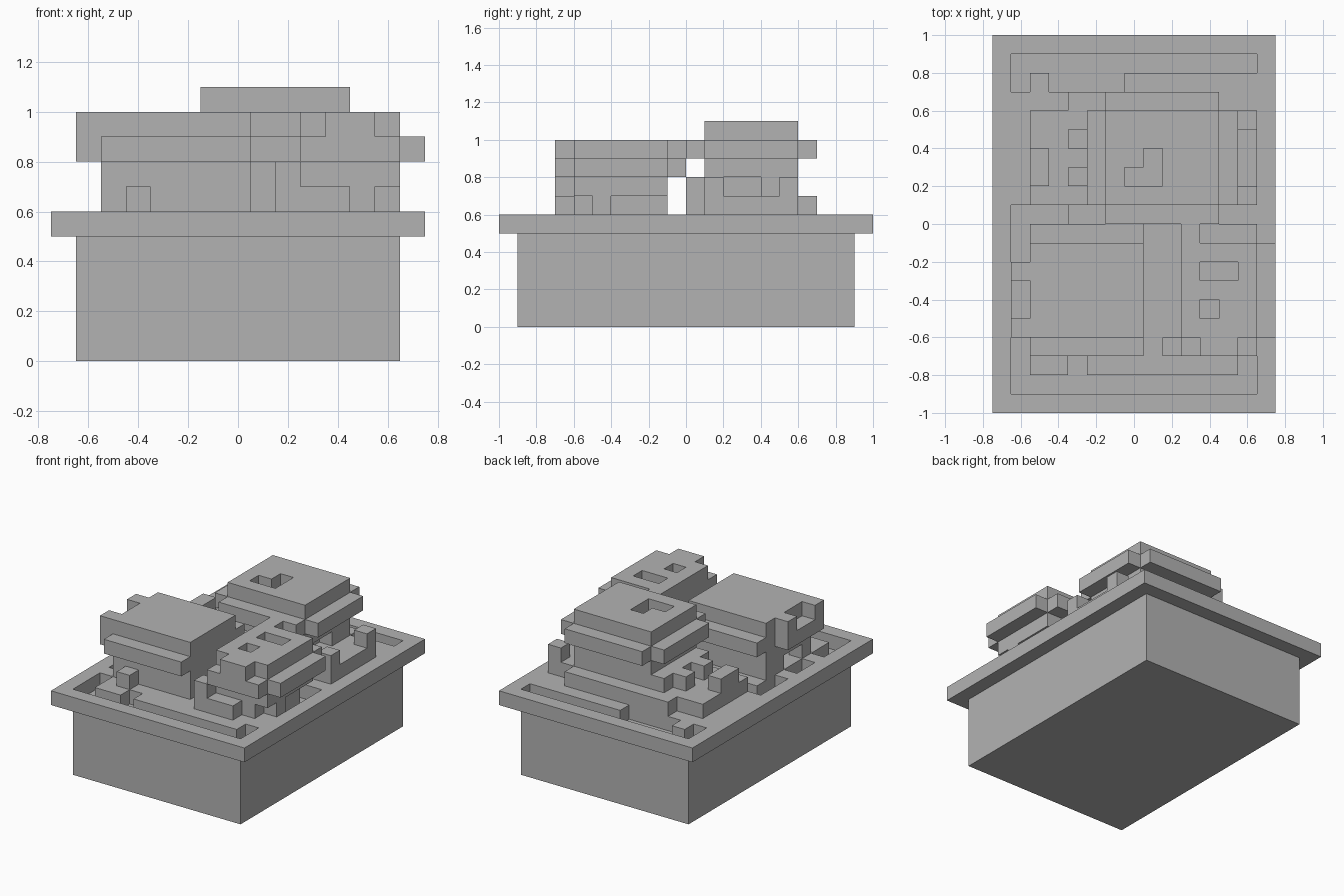
import bpy
import bmesh
from mathutils import Vector

CELL = 0.1
ORIGIN = Vector((-0.75, -1.0, 0.0))
AXES = [Vector(v) for v in ((1, 0, 0), (0, 1, 0), (0, 0, 1))]

default_cube = bpy.data.objects.get("Cube")
if default_cube:
    bpy.data.objects.remove(default_cube, do_unlink=True)

grey = bpy.data.materials.new("plain grey")
grey.use_nodes = True
grey.diffuse_color = (0.45, 0.45, 0.45, 1)
grey.node_tree.nodes["Principled BSDF"].inputs["Base Color"].default_value = grey.diffuse_color


def cells(boxes):
    """Grid cells inside boxes given as (x range, y range, z range)."""
    return {(x, y, z) for xs, ys, zs in boxes
            for x in range(*xs) for y in range(*ys) for z in range(*zs)}


def block_part(name, boxes, holes=()):
    """Build the outer skin of a group of stacked blocks."""
    solid = cells(boxes) - cells(holes)
    bm = bmesh.new()
    for cell in sorted(solid):
        corner = Vector(cell)
        for i, normal in enumerate(AXES):
            u, v = AXES[(i + 1) % 3], AXES[(i + 2) % 3]
            for side in (-1, 1):
                if tuple(int(c) for c in corner + normal * side) in solid:
                    continue
                start = corner + normal * max(side, 0)
                loop = [start, start + u, start + u + v, start + v]
                if side < 0:
                    loop.reverse()
                bm.faces.new([bm.verts.new(ORIGIN + p * CELL) for p in loop])
    bmesh.ops.remove_doubles(bm, verts=bm.verts[:], dist=CELL / 100)
    bmesh.ops.dissolve_limit(bm, angle_limit=0.01, verts=bm.verts[:], edges=bm.edges[:])
    mesh = bpy.data.meshes.new(name)
    bm.to_mesh(mesh)
    bm.free()
    mesh.materials.append(grey)
    obj = bpy.data.objects.new(name, mesh)
    bpy.context.collection.objects.link(obj)
    return obj


# Planter box with an overhanging rim; the box top is the soil
inside_x, inside_y, rim_z = (1, 14), (1, 19), (5, 6)
block_part(
    "planter",
    [(inside_x, inside_y, (0, 5)), ((0, 15), (0, 20), rim_z)],
    holes=[(inside_x, inside_y, rim_z)],
)

# Low leaves level with the rim, with gaps showing the soil
gaps = [
    (inside_x, (1, 2)), ((1, 2), (2, 4)), ((4, 5), (2, 3)), ((13, 14), (2, 3)),
    ((1, 2), (5, 7)), ((1, 2), (8, 10)), ((1, 4), (10, 11)),
    ((11, 14), (9, 10)), ((13, 14), (6, 9)),
    (inside_x, (18, 19)), ((1, 2), (17, 18)), ((3, 7), (17, 18)),
]
block_part(
    "ground_cover",
    [(inside_x, inside_y, rim_z)],
    holes=[(xs, ys, rim_z) for xs, ys in gaps],
)

# Front bush on the -x side
block_part("front_right_bush", [
    ((4, 8), (4, 9), (6, 7)),       # stem
    ((2, 3), (4, 5), (6, 7)),       # loose leaves
    ((3, 4), (3, 4), (6, 7)),
    ((2, 4), (7, 9), (6, 7)),
    ((2, 8), (4, 9), (7, 8)),       # crown
    ((2, 8), (3, 10), (8, 9)),
    ((1, 2), (4, 8), (8, 9)),
    ((2, 8), (4, 9), (9, 10)),
    ((1, 2), (4, 5), (9, 10)),
    ((1, 2), (7, 8), (9, 10)),
])

# Front bush on the +x side
block_part("front_left_bush", [
    ((10, 13), (4, 9), (6, 7)),     # stem
    ((10, 12), (3, 4), (6, 7)),     # loose leaves
    ((13, 14), (5, 6), (6, 7)),
    ((9, 10), (3, 4), (6, 8)),
    ((10, 14), (4, 9), (7, 8)),     # crown
    ((10, 14), (3, 10), (8, 9)),
    ((14, 15), (4, 9), (8, 9)),
    ((10, 14), (4, 9), (9, 10)),
    ((11, 13), (3, 4), (9, 10)),
    ((10, 11), (9, 10), (9, 10)),
], holes=[((11, 13), (7, 8), (9, 10)), ((11, 12), (5, 6), (9, 10))])

# Tall bush at the back
block_part("back_bush", [
    ((2, 14), (11, 16), (6, 7)),    # spreading base
    ((4, 12), (16, 17), (6, 7)),
    ((7, 11), (10, 11), (6, 8)),
    ((13, 14), (11, 12), (7, 8)),   # upright shoots
    ((13, 14), (15, 16), (7, 8)),
    ((2, 3), (12, 14), (7, 8)),
    ((4, 5), (12, 13), (7, 8)),
    ((4, 5), (14, 15), (7, 8)),
    ((5, 12), (11, 16), (7, 8)),    # crown
    ((6, 12), (11, 16), (8, 9)),
    ((5, 13), (11, 16), (9, 10)),
    ((6, 12), (10, 17), (9, 10)),
    ((6, 12), (11, 16), (10, 11)),
], holes=[
    ((7, 9), (12, 13), (10, 11)), ((8, 9), (13, 14), (10, 11)),
    ((11, 12), (12, 14), (7, 8)),
])
